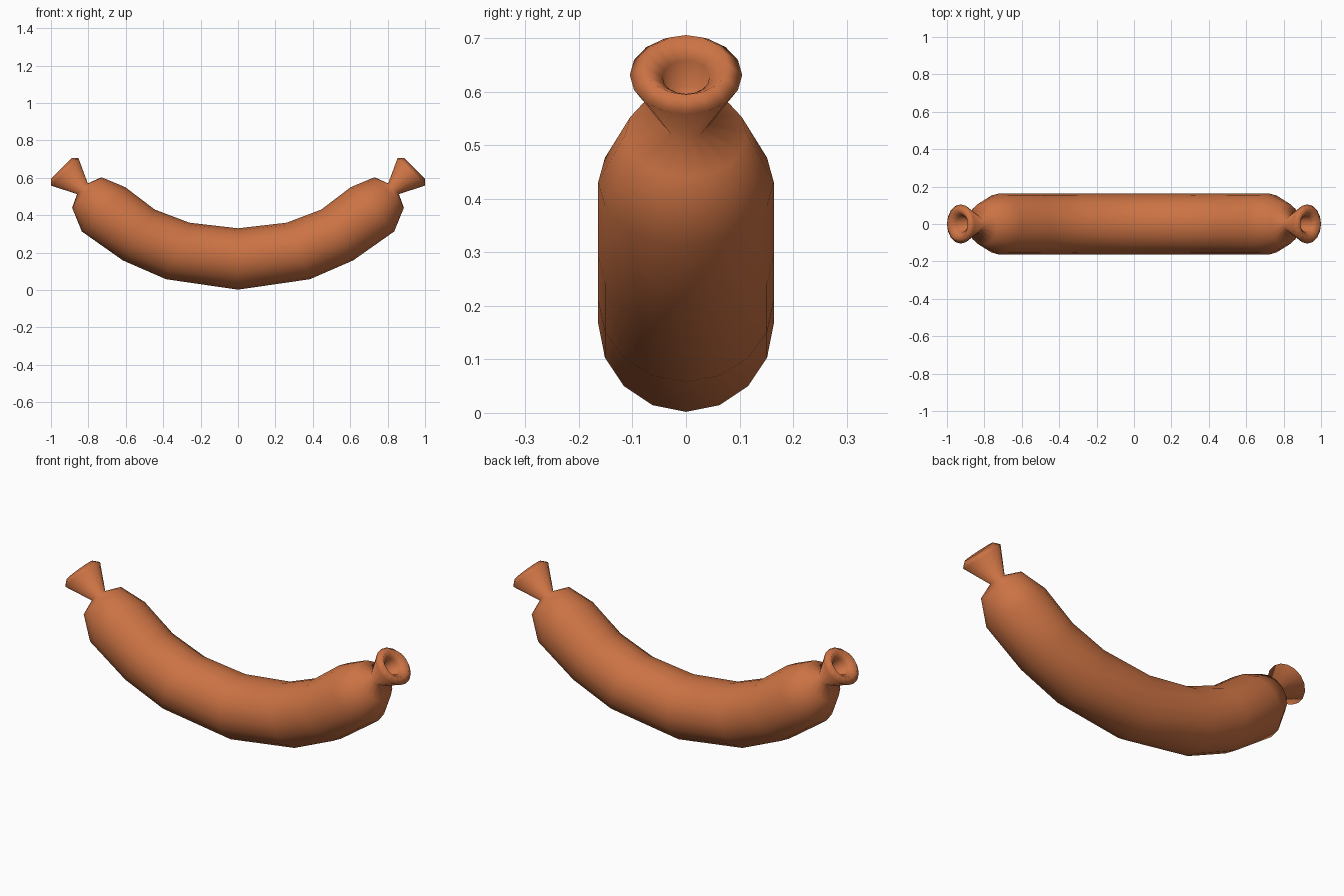
import bpy, bmesh, math
from mathutils import Vector

if "Cube" in bpy.data.objects:
    bpy.data.objects.remove(bpy.data.objects["Cube"])

SIDES = 16
# Right half cross-sections: upper (x, z), lower (x, z) ends and half-width in y
half = [
    ((0.00, 0.33), (0.00, 0.002), 0.164),     # middle of the body
    ((0.26, 0.36), (0.385, 0.058), 0.164),
    ((0.445, 0.43), (0.615, 0.158), 0.164),
    ((0.603, 0.55), (0.835, 0.313), 0.164),
    ((0.73, 0.603), (0.887, 0.44), 0.113),    # rounded shoulder
    ((0.803, 0.57), (0.86, 0.513), 0.04),     # pinched neck
    ((0.853, 0.705), (1.00, 0.558), 0.105),   # flared knot
    ((0.89, 0.706), (0.999, 0.595), 0.078),   # rim
    ((0.889, 0.658), (0.951, 0.596), 0.044),  # lip of the dimple
    ((0.857, 0.612), (0.905, 0.564), 0.034),  # dimple floor
]
mirrored = [((-a[0], a[1]), (-b[0], b[1]), w) for a, b, w in half[:0:-1]]
sections = mirrored + half

bm = bmesh.new()
rings = []
for (tx, tz), (bx, bz), width in sections:
    top, bottom = Vector((tx, 0, tz)), Vector((bx, 0, bz))
    centre, spoke = (top + bottom) / 2, (top - bottom) / 2
    side = Vector((0, width, 0))
    angles = [2 * math.pi * i / SIDES for i in range(SIDES)]
    rings.append([bm.verts.new(centre + spoke * math.cos(t) + side * math.sin(t))
                  for t in angles])

# Skin the rings and close the dimples
for a, b in zip(rings, rings[1:]):
    for i in range(SIDES):
        j = (i + 1) % SIDES
        bm.faces.new((a[i], a[j], b[j], b[i]))
bm.faces.new(rings[0])
bm.faces.new(rings[-1])
bmesh.ops.recalc_face_normals(bm, faces=bm.faces)
for f in bm.faces:
    f.smooth = True

mesh = bpy.data.meshes.new("sausage")
bm.to_mesh(mesh)
bm.free()
sausage = bpy.data.objects.new("sausage", mesh)
bpy.context.collection.objects.link(sausage)

# Browned skin
skin = bpy.data.materials.new("sausage_skin")
skin.diffuse_color = (0.6, 0.17, 0.057, 1)
skin.use_nodes = True
skin.node_tree.nodes["Principled BSDF"].inputs["Base Color"].default_value = skin.diffuse_color
mesh.materials.append(skin)
